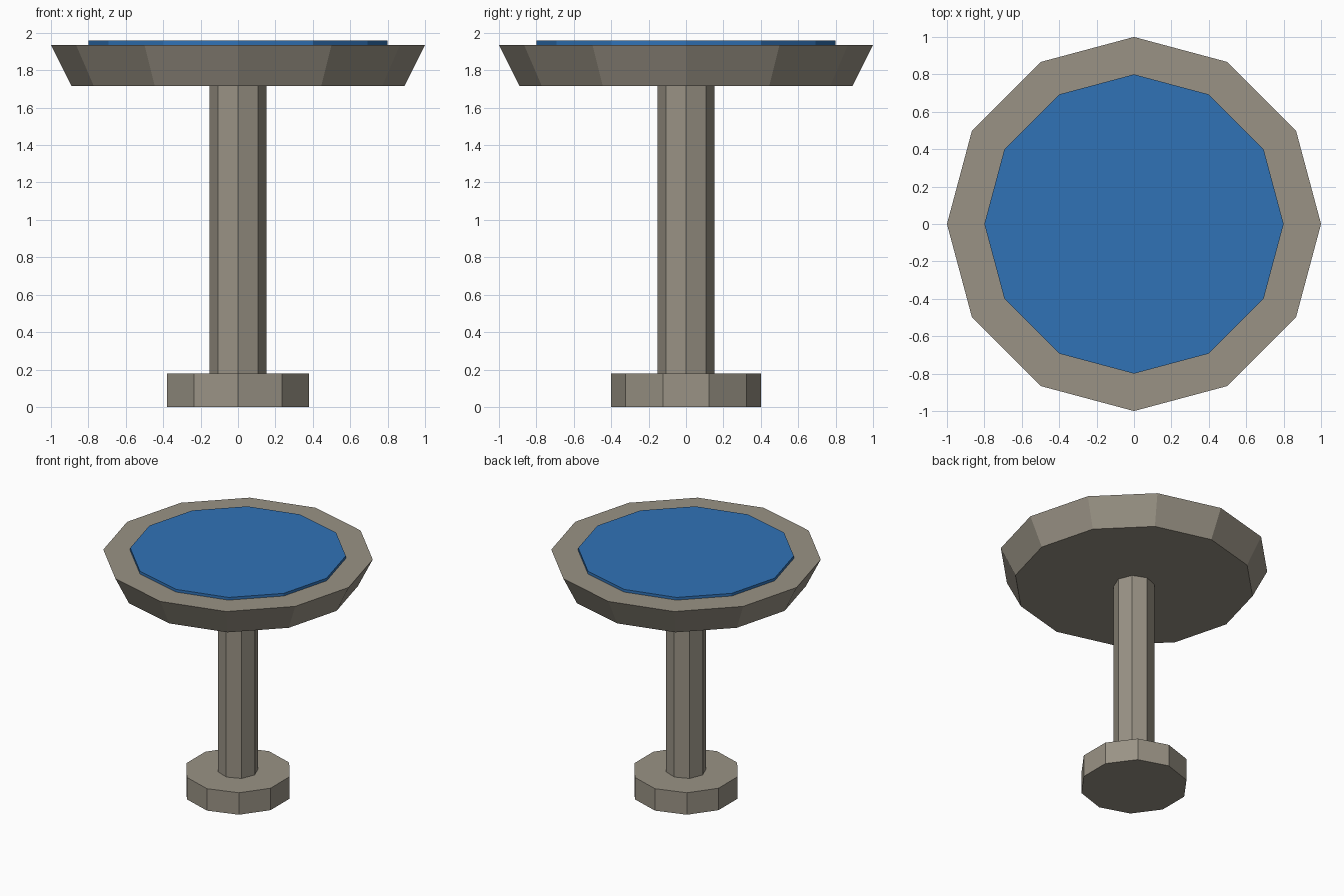
import bpy

if "Cube" in bpy.data.objects:
    bpy.data.objects.remove(bpy.data.objects["Cube"])


def prism(name, sides, r_bottom, r_top, z0, z1, color):
    """Flat-shaded n-sided frustum standing between z0 and z1."""
    bpy.ops.mesh.primitive_cone_add(
        vertices=sides, radius1=r_bottom, radius2=r_top,
        depth=z1 - z0, location=(0, 0, (z0 + z1) / 2))
    obj = bpy.context.object
    obj.name = name
    obj.data.materials.append(color)
    return obj


def material(name, rgb):
    mat = bpy.data.materials.new(name)
    mat.diffuse_color = (*rgb, 1)
    mat.use_nodes = True
    mat.node_tree.nodes["Principled BSDF"].inputs["Base Color"].default_value = mat.diffuse_color
    return mat


stone = material("stone", (0.32, 0.29, 0.235))
blue = material("water_blue", (0.03, 0.17, 0.47))

# Foot, column and flared basin
prism("base", 10, 0.40, 0.40, 0.0, 0.179, stone)
prism("column", 8, 0.152, 0.152, 0.179, 1.715, stone)
prism("basin", 12, 0.89, 1.0, 1.715, 1.936, stone)

# Water disc, slightly sunk into the basin top
prism("water", 12, 0.80, 0.80, 1.915, 1.958, blue)
